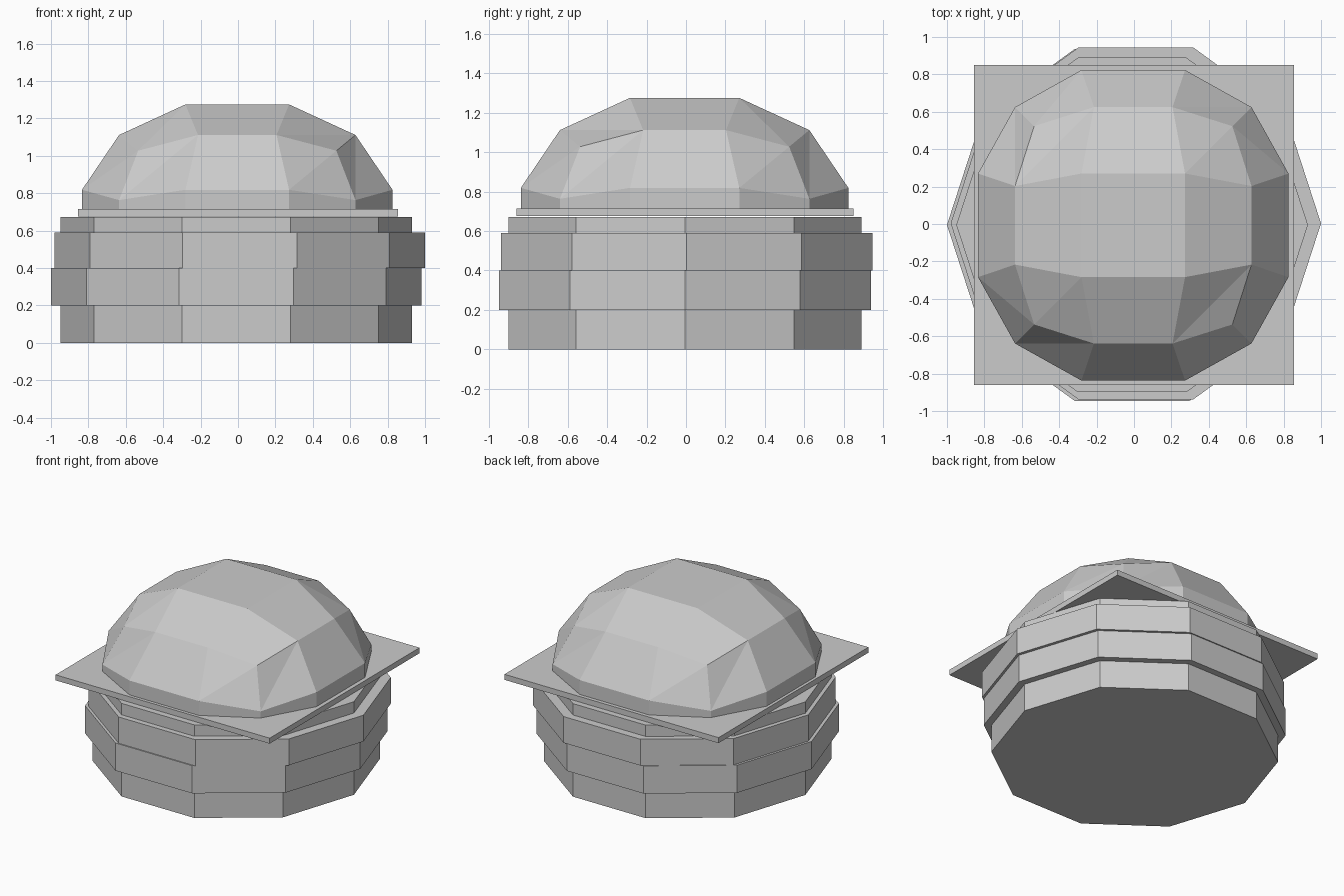
import bpy
import bmesh
from mathutils import Matrix, Vector

old = bpy.data.objects.get("Cube")
if old:
    bpy.data.objects.remove(old, do_unlink=True)

gray = bpy.data.materials.new("plain gray")
gray.use_nodes = True
gray.diffuse_color = (0.6, 0.6, 0.6, 1)
gray.node_tree.nodes["Principled BSDF"].inputs["Base Color"].default_value = (0.6, 0.6, 0.6, 1)


def add_part(name, bm):
    bmesh.ops.recalc_face_normals(bm, faces=bm.faces)
    mesh = bpy.data.meshes.new(name)
    bm.to_mesh(mesh)
    bm.free()
    mesh.materials.append(gray)
    obj = bpy.data.objects.new(name, mesh)
    bpy.context.collection.objects.link(obj)
    return obj


def add_layer(name, radius, x, y, low, high):
    """Ten-sided slab with corners on the x axis."""
    bm = bmesh.new()
    bmesh.ops.create_cone(bm, cap_ends=True, segments=10, radius1=radius, radius2=radius,
                          depth=high - low)
    # put a corner, not a flat, on the x axis
    corner = max(bm.verts, key=lambda v: v.co.x).co
    turn = Matrix.Rotation(-Vector((corner.x, corner.y, 0)).angle(Vector((1, 0, 0)))
                           * (1 if corner.y >= 0 else -1), 4, "Z")
    place = Matrix.Translation((x, y, (low + high) / 2))
    bmesh.ops.transform(bm, matrix=place @ turn, verts=bm.verts)
    add_part(name, bm)


# Stacked layers
add_layer("bottom_bun", 0.94, -0.01, -0.005, 0, 0.2)
add_layer("lower_patty", 0.99, -0.01, -0.005, 0.2, 0.4)
add_layer("upper_patty", 0.99, 0.01, 0.003, 0.4, 0.59)
add_layer("upper_slice", 0.94, -0.01, -0.005, 0.59, 0.672)

# Thin square sheet
bm = bmesh.new()
bmesh.ops.create_cube(bm, size=1, matrix=Matrix.Translation((0, -0.005, 0.695))
                      @ Matrix.Diagonal((1.71, 1.71, 0.04, 1)))
add_part("cheese_sheet", bm)

# Domed top: a gridded cube rounded off, then cut flat below
bm = bmesh.new()
bmesh.ops.create_cube(bm, size=2)
bmesh.ops.subdivide_edges(bm, edges=bm.edges, cuts=2, use_grid_fill=True)
kind = {}
for v in bm.verts:
    n = sum(abs(c) > 0.9 for c in v.co)
    kind[v] = n
    outer = (0.83, 0.632, 0.53)[n - 1]
    inner = (0.277, 0.21, 0)[n - 1]
    v.co = [(outer if abs(c) > 0.9 else inner) * (1 if c > 0 else -1) for c in v.co]

# Fold the bent corner quads
for face in list(bm.faces):
    corners = [v for v in face.verts if kind[v] == 3]
    if corners:
        c = face.calc_center_median()
        axis = max(range(3), key=lambda i: abs(c[i]))
        across = (c.x * c.y < 0) != (axis == 1)
        pair = [v for v in face.verts if (kind[v] == 2) == across]
        bmesh.utils.face_split(face, pair[0], pair[1])

bmesh.ops.transform(bm, verts=bm.verts, matrix=Matrix.Translation((-0.004, -0.007, 0.59))
                    @ Matrix.Diagonal((1, 1, 0.825, 1)))
cut = bmesh.ops.bisect_plane(bm, geom=bm.verts[:] + bm.edges[:] + bm.faces[:],
                             plane_co=(0, 0, 0.7), plane_no=(0, 0, 1), clear_inner=True)
rim = [e for e in cut["geom_cut"] if isinstance(e, bmesh.types.BMEdge)]
bmesh.ops.contextual_create(bm, geom=rim)
add_part("top_bun", bm)
